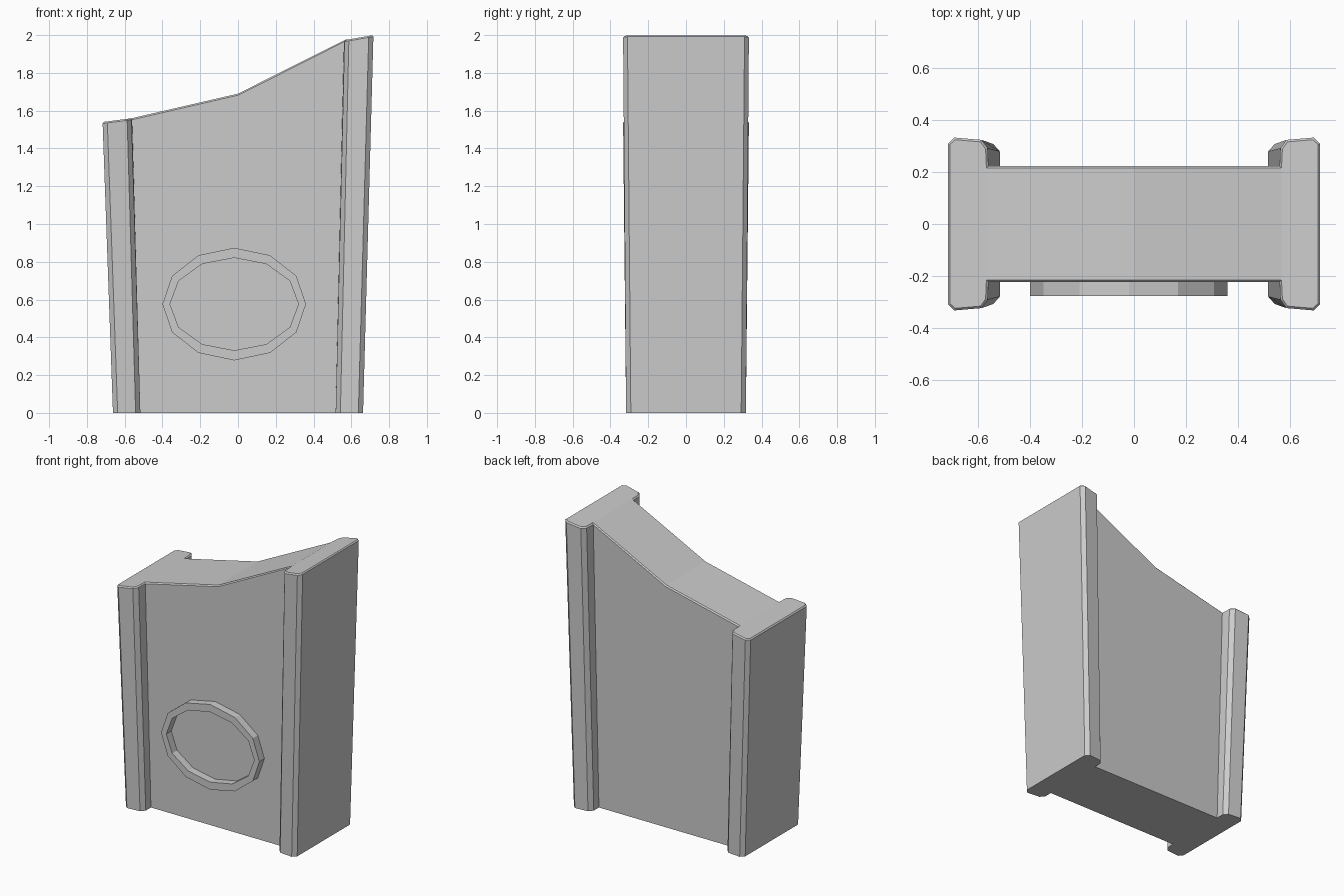
import bpy, bmesh, math

if "Cube" in bpy.data.objects:
    bpy.data.objects.remove(bpy.data.objects["Cube"])


def make_object(name, bm):
    bmesh.ops.recalc_face_normals(bm, faces=bm.faces[:])
    mesh = bpy.data.meshes.new(name)
    bm.to_mesh(mesh)
    bm.free()
    obj = bpy.data.objects.new(name, mesh)
    bpy.context.collection.objects.link(obj)
    return obj


WEB = 0.223
# flange half-section, outside to web: bottom (x, y), top (x, y)
SECTION = [((0.662, 0.292), (0.717, 0.31)),
           ((0.637, 0.317), (0.692, 0.333)),
           ((0.542, 0.308), (0.587, 0.324)),
           ((0.517, 0.28), (0.564, 0.292)),
           ((0.517, WEB), (0.561, WEB))]
# sloping top line (x, z)
TOP = [(-0.717, 1.54), (-0.561, 1.56), (0, 1.69), (0.561, 1.973), (0.717, 2.0)]


def top_z(x):
    for (x0, z0), (x1, z1) in zip(TOP, TOP[1:]):
        if x <= x1 + 1e-6:
            return z0 + (z1 - z0) * (x - x0) / (x1 - x0)


# I-shaped slab, flaring slightly upward
bm = bmesh.new()


def column(b, t):
    return (bm.verts.new((b[0], b[1], 0)),
            bm.verts.new((t[0], t[1], top_z(t[0]))))


def quarter(sx, sy):
    return [column((sx * b[0], sy * b[1]), (sx * t[0], sy * t[1])) for b, t in SECTION]


fr, br, bl, fl = quarter(1, -1), quarter(1, 1), quarter(-1, 1), quarter(-1, -1)
back_mid = column((0, WEB), (0, WEB))
front_mid = column((0, -WEB), (0, -WEB))
outline = br + [back_mid] + bl[::-1] + fl + [front_mid] + fr[::-1]
for a, b in zip(outline, outline[1:] + outline[:1]):
    bm.faces.new((a[0], b[0], b[1], a[1]))
caps = [br + fr[::-1],
        [br[-1], back_mid, front_mid, fr[-1]],
        [back_mid, bl[-1], fl[-1], front_mid],
        bl[::-1] + fl]
for level in (0, 1):
    for cap in caps:
        bm.faces.new([c[level] for c in cap])
# narrow chamfer around the top rim
rim = [bm.edges.get((a[1], b[1])) for a, b in zip(outline, outline[1:] + outline[:1])]
bmesh.ops.bevel(bm, geom=rim, offset=0.008, segments=1, affect='EDGES')
make_object("slab_body", bm)

# raised twelve-sided oval ring on the front
bm = bmesh.new()
N = 12
loops = []
for rx, rz, y in ((0.38, 0.298, -0.2), (0.38, 0.298, -0.278),
                  (0.34, 0.245, -0.278), (0.34, 0.245, -0.2)):
    loops.append([bm.verts.new((-0.02 + rx * math.cos(math.tau * i / N), y,
                                0.576 + rz * math.sin(math.tau * i / N))) for i in range(N)])
for a, b in zip(loops, loops[1:] + loops[:1]):
    for i in range(N):
        j = (i + 1) % N
        bm.faces.new((a[i], a[j], b[j], b[i]))
make_object("oval_ring", bm)
